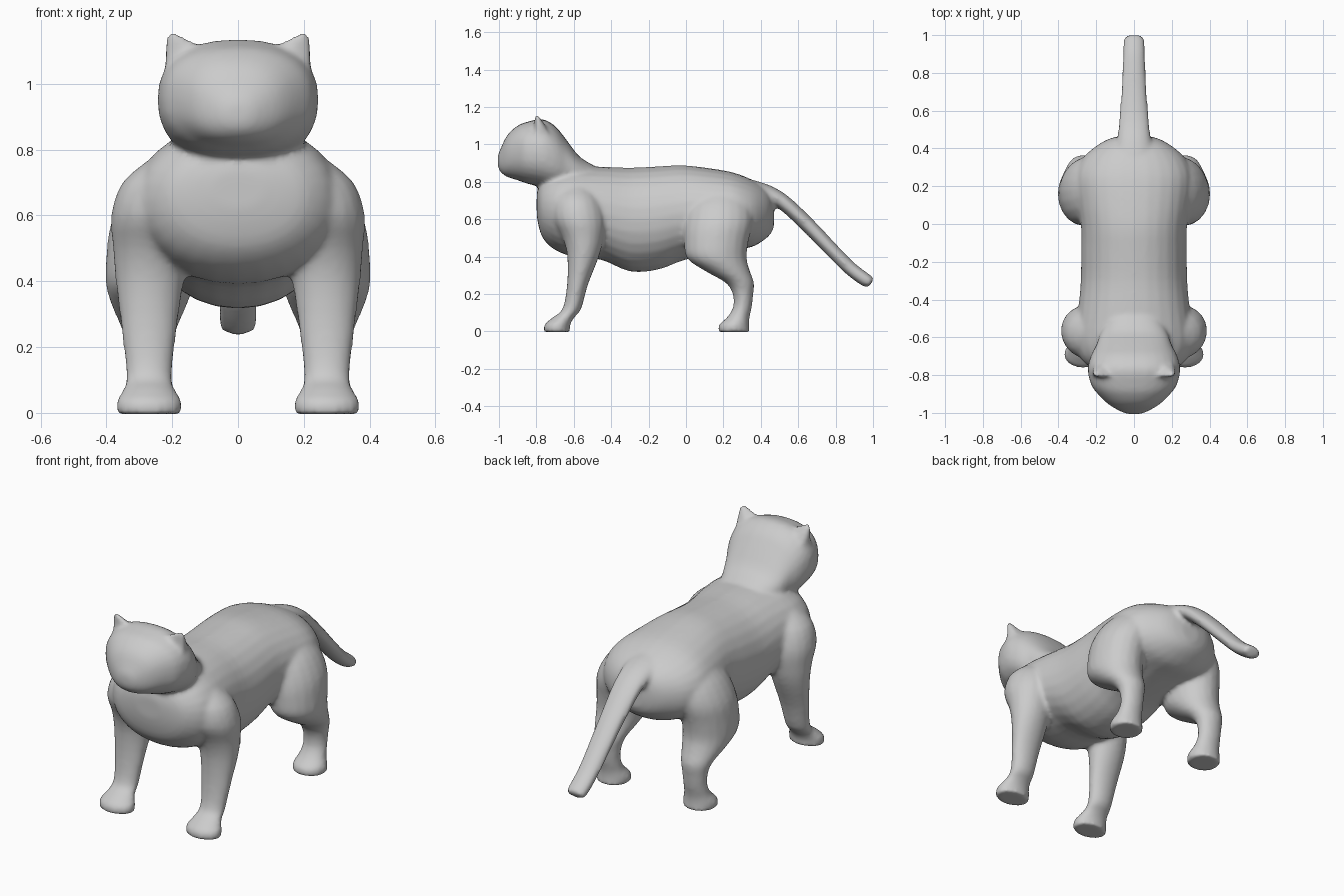
import bpy, bmesh, math
from mathutils import Vector

fur = bpy.data.materials.new("grey_fur")
fur.diffuse_color = (0.6, 0.6, 0.6, 1)


def refine(rows, steps=3):
    """Catmull-Rom points between the given rows."""
    out = []
    for i in range(len(rows) - 1):
        p0, p1 = rows[max(i - 1, 0)], rows[i]
        p2, p3 = rows[i + 1], rows[min(i + 2, len(rows) - 1)]
        for k in range(steps):
            t = k / steps
            out.append([b + .5 * t * (c - a + t * (2 * a - 5 * b + 4 * c - d + t * (3 * (b - c) + d - a)))
                        for a, b, c, d in zip(p0, p1, p2, p3)])
    return out + [rows[-1]]


def loft(bm, rows, sides=20, power=2.0):
    """Skin rings of (x, y, z, radius_x, radius_v, tilt); tilt 0 = v along y, 90 = v along z."""
    rings = []
    for x, y, z, rx, rv, tilt in refine(rows):
        t = math.radians(tilt)
        v = Vector((0, math.cos(t), math.sin(t)))
        ring = []
        for i in range(sides):
            a = 2 * math.pi * i / sides
            c, s = math.cos(a), math.sin(a)
            c = math.copysign(abs(c) ** (2 / power), c)
            s = math.copysign(abs(s) ** (2 / power), s)
            ring.append(bm.verts.new(Vector((x + c * rx, y, z)) + v * s * rv))
        rings.append(ring)
    faces = [bm.faces.new(rings[0]), bm.faces.new(rings[-1][::-1])]
    for a, b in zip(rings, rings[1:]):
        for i in range(sides):
            j = (i + 1) % sides
            faces.append(bm.faces.new((a[i], b[i], b[j], a[j])))
    bmesh.ops.recalc_face_normals(bm, faces=faces)


def along_y(rows):
    """Rows of (y, low z, high z, half width) to upright rings."""
    return [(0, y, (lo + hi) / 2, w, (hi - lo) / 2, 90) for y, lo, hi, w in rows]


bm = bmesh.new()

# torso: chest, belly, rump
loft(bm, along_y([
    (-.798, .62, .74, .08), (-.785, .55, .78, .17), (-.76, .49, .82, .23),
    (-.70, .435, .86, .29), (-.60, .398, .88, .315), (-.45, .382, .88, .295),
    (-.30, .32, .875, .282), (-.15, .33, .882, .28), (-.02, .378, .888, .28),
    (.12, .41, .873, .30), (.25, .435, .85, .31), (.35, .45, .812, .27),
    (.42, .49, .77, .19), (.455, .525, .73, .12), (.47, .56, .68, .05)]), 28, 2.1)

# head: muzzle, cheeks and skull running back into the neck
loft(bm, along_y([
    (-1.006, .88, .94, .035), (-.99, .85, .98, .075), (-.955, .825, 1.05, .135),
    (-.90, .808, 1.10, .192), (-.85, .79, 1.12, .228), (-.77, .77, 1.135, .245),
    (-.70, .75, 1.098, .23), (-.64, .75, 1.025, .20), (-.57, .75, .935, .175),
    (-.49, .75, .885, .13)]), 28, 2.35)

# legs, mirrored left and right
FRONT = [(.27, -.69, -.004, .098, .07), (.27, -.688, .035, .1, .069),
         (.27, -.655, .075, .077, .058), (.27, -.61, .12, .07, .05),
         (.27, -.58, .25, .084, .056), (.268, -.55, .40, .104, .085),
         (.26, -.55, .50, .120, .11), (.24, -.57, .60, .146, .142),
         (.21, -.582, .70, .142, .13), (.17, -.585, .77, .10, .09)]
HIND = [(.27, .257, -.004, .09, .085), (.27, .257, .035, .092, .081),
        (.27, .28, .075, .075, .06), (.27, .302, .13, .067, .05),
        (.27, .305, .20, .071, .055), (.27, .288, .26, .086, .076),
        (.27, .225, .32, .112, .118), (.268, .165, .39, .134, .16),
        (.262, .162, .48, .138, .172), (.24, .175, .58, .145, .182),
        (.20, .182, .68, .132, .165), (.15, .19, .76, .10, .10)]
for side in (-1, 1):
    for leg in (FRONT, HIND):
        loft(bm, [(side * x, y, z, rx, ry, 0) for x, y, z, rx, ry in leg])

# tail, rings square to the drooping path
loft(bm, [(0, .31, .765, .11, .055, 75), (0, .42, .742, .092, .047, 65),
          (0, .52, .69, .083, .042, 52), (0, .65, .57, .072, .04, 46),
          (0, .78, .435, .063, .038, 46), (0, .88, .335, .06, .037, 50),
          (0, .965, .272, .058, .036, 57), (0, .992, .26, .045, .026, 57)], 16)

# ears: flat in front, sloping back into the skull
for side in (-1, 1):
    ear = [bm.verts.new((side * x, y, z)) for x, y, z in (
        (.08, -.80, 1.10), (.15, -.82, 1.03), (.228, -.80, .98), (.12, -.72, 1.06),
        (.205, -.70, .99), (.22, -.80, 1.157), (.185, -.81, 1.155),
        (.205, -.787, 1.155))]
    hull = bmesh.ops.convex_hull(bm, input=ear)
    bmesh.ops.recalc_face_normals(
        bm, faces=[f for f in hull["geom"] if isinstance(f, bmesh.types.BMFace)])

# fuse the parts into one skin
mesh = bpy.data.meshes.new("cat_body")
bm.to_mesh(mesh)
bm.free()
mesh.materials.append(fur)
body = bpy.data.objects.new("cat_body", mesh)
bpy.context.collection.objects.link(body)
fuse = body.modifiers.new("fuse", 'REMESH')
fuse.mode = 'VOXEL'
fuse.voxel_size = 0.012
fuse.use_smooth_shade = True
soft = body.modifiers.new("soften", 'SMOOTH')
soft.factor = 0.5
soft.iterations = 7
